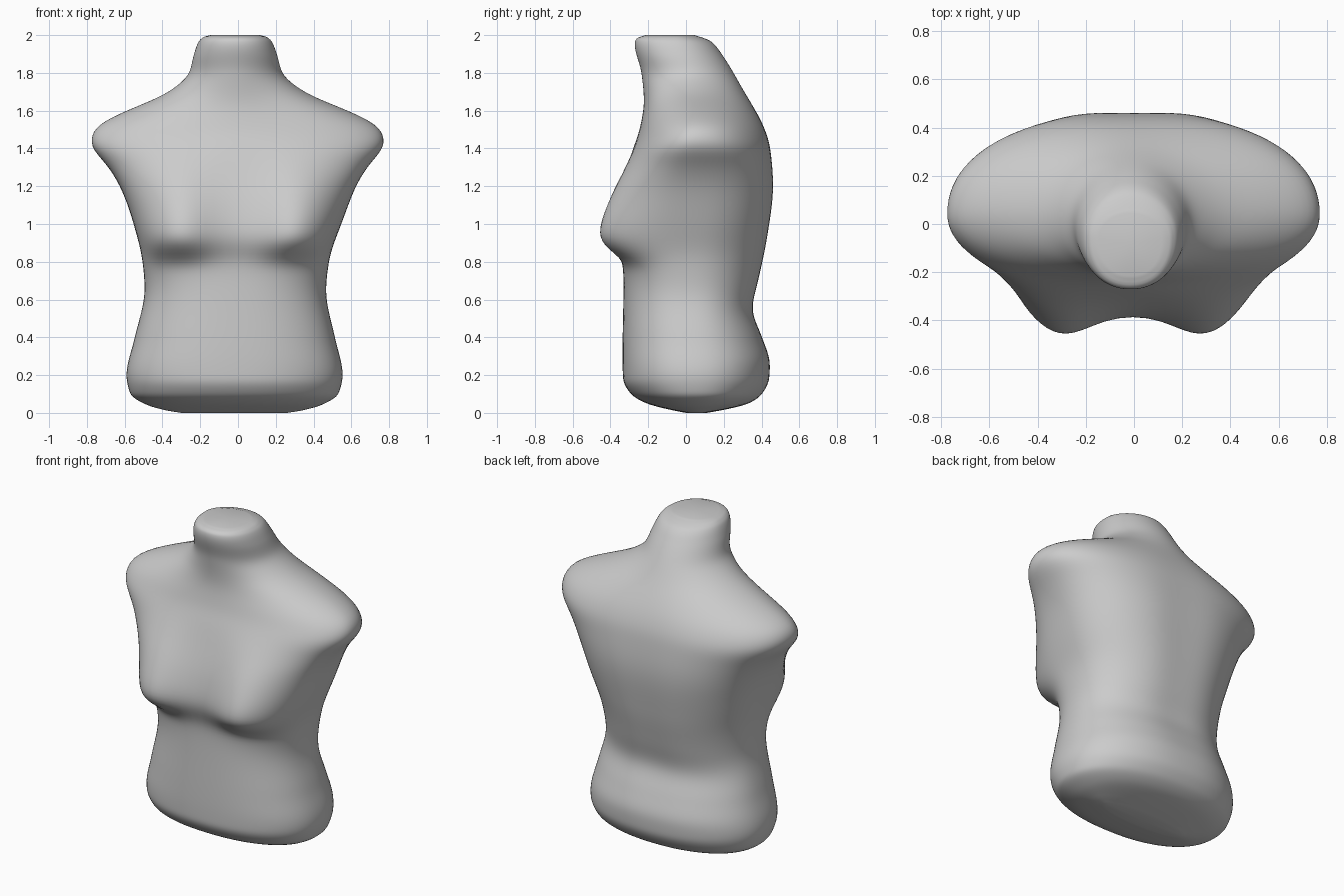
import bpy, bmesh, math

if "Cube" in bpy.data.objects:
    bpy.data.objects.remove(bpy.data.objects["Cube"])

SEG, RINGS = 96, 150


def curve(keys):
    """Smooth monotone interpolation through (z, value) keys."""
    n = len(keys)
    zs, vs = [k[0] for k in keys], [k[1] for k in keys]
    d = [(vs[i + 1] - vs[i]) / (zs[i + 1] - zs[i]) for i in range(n - 1)]
    m = [d[0]]
    for a, b in zip(d, d[1:]):
        m.append(2 * a * b / (a + b) if a * b > 0 else 0.0)
    m.append(d[-1])

    def f(z):
        z = min(max(z, zs[0]), zs[-1])
        i = max(j for j in range(n - 1) if zs[j] <= z)
        h = zs[i + 1] - zs[i]
        t = (z - zs[i]) / h
        return ((1 + 2 * t) * (1 - t) ** 2 * vs[i] + t * (1 - t) ** 2 * h * m[i]
                + t * t * (3 - 2 * t) * vs[i + 1] + t * t * (t - 1) * h * m[i + 1])
    return f


# Outline of the body against height
half_width = curve([(0, .28), (.015, .37), (.04, .46), (.1, .553), (.2, .575), (.4, .532),
                    (.65, .482), (.8, .495), (1, .552), (1.2, .627), (1.3, .687),
                    (1.43, .782), (1.5, .764), (1.56, .678), (1.6, .588), (1.7, .36),
                    (1.8, .248), (1.9, .22), (1.97, .192), (1.99, .167), (2, .13)])
centre_x = curve([(0, -.02), (.8, -.012), (1.1, 0), (1.6, -.004), (1.8, -.012), (2, -.015)])
front_y = curve([(0, 0), (.02, -.1), (.05, -.21), (.1, -.293), (.18, -.335), (.3, -.338),
                 (.7, -.332), (.8, -.337), (.95, -.36), (1.1, -.345), (1.2, -.325),
                 (1.4, -.28), (1.5, -.247), (1.65, -.224), (1.8, -.237), (1.95, -.272),
                 (1.98, -.266), (2, -.215)])
back_y = curve([(0, .11), (.02, .22), (.05, .335), (.1, .405), (.18, .445), (.26, .45),
                (.4, .412), (.55, .364), (.7, .397), (.92, .443), (1.2, .475),
                (1.4, .457), (1.5, .427), (1.7, .31), (1.9, .19), (1.97, .13), (2, .045)])
side_y = curve([(0, .06), (.3, .05), (.7, .03), (1, .04), (1.4, .035), (1.6, .06),
                (1.75, .03), (1.9, -.03), (2, -.06)])
front_pow = curve([(0, 2.2), (.3, 2.4), (.65, 2.35), (.95, 2.9), (1.2, 2.8), (1.4, 2.2),
                   (1.6, 1.85), (1.8, 2), (2, 2.2)])
back_pow = curve([(0, 2.1), (.3, 2.2), (.7, 2.2), (1.2, 2.4), (1.4, 2.3), (1.6, 1.95), (2, 2)])
bust = curve([(0, 0), (.78, 0), (.82, .03), (.86, .095), (.92, .136), (1, .127),
              (1.1, .1), (1.2, .07), (1.3, .036), (1.45, 0), (2, 0)])
groove = curve([(0, 0), (.3, .006), (.6, .015), (1.2, .018), (1.5, .01), (1.7, 0), (2, 0)])


def body_point(z, a):
    c, s = math.cos(a), math.sin(a)
    n = front_pow(z) if s < 0 else back_pow(z)
    x = half_width(z) * math.copysign(abs(c) ** (2 / n), c)
    depth = abs(s) ** (2 / n)
    y0 = side_y(z)
    if s < 0:
        r = abs(x) - .31
        y = y0 + (front_y(z) - y0) * depth
        fall = math.exp(-abs(r / (.175 if r < 0 else .215)) ** 2.1)
        y -= bust(z) * fall * min(1, depth * 1.4)
    else:
        y = y0 + (back_y(z) - y0) * depth - groove(z) * math.exp(-(x / .13) ** 2)
    return (x + centre_x(z), y, z)


bm = bmesh.new()
rings = []
for i in range(RINGS + 1):
    t = i / RINGS
    # rings are packed closer near the rounded ends
    z = 2 * (t - .7 * math.sin(2 * math.pi * t) / (2 * math.pi))
    if i == RINGS:
        z = 2
    rings.append([bm.verts.new(body_point(z, 2 * math.pi * k / SEG)) for k in range(SEG)])
for lo, hi in zip(rings, rings[1:]):
    for k in range(SEG):
        j = (k + 1) % SEG
        bm.faces.new((lo[k], lo[j], hi[j], hi[k]))

# Close the base and the neck top with fans
for ring in (rings[0], rings[-1]):
    z = ring[0].co.z
    mid = bm.verts.new((centre_x(z), (front_y(z) + back_y(z)) / 2, z))
    for k in range(SEG):
        bm.faces.new((ring[k], ring[(k + 1) % SEG], mid))
bmesh.ops.recalc_face_normals(bm, faces=bm.faces)
for f in bm.faces:
    f.smooth = True

# Soften the surface, leaving the flat ends where they are
inner = [v for ring in rings[4:-4] for v in ring]
for _ in range(10):
    bmesh.ops.smooth_vert(bm, verts=inner, factor=.5,
                          use_axis_x=True, use_axis_y=True, use_axis_z=True)

mesh = bpy.data.meshes.new("torso_form")
bm.to_mesh(mesh)
bm.free()
torso = bpy.data.objects.new("torso_form", mesh)
bpy.context.collection.objects.link(torso)
